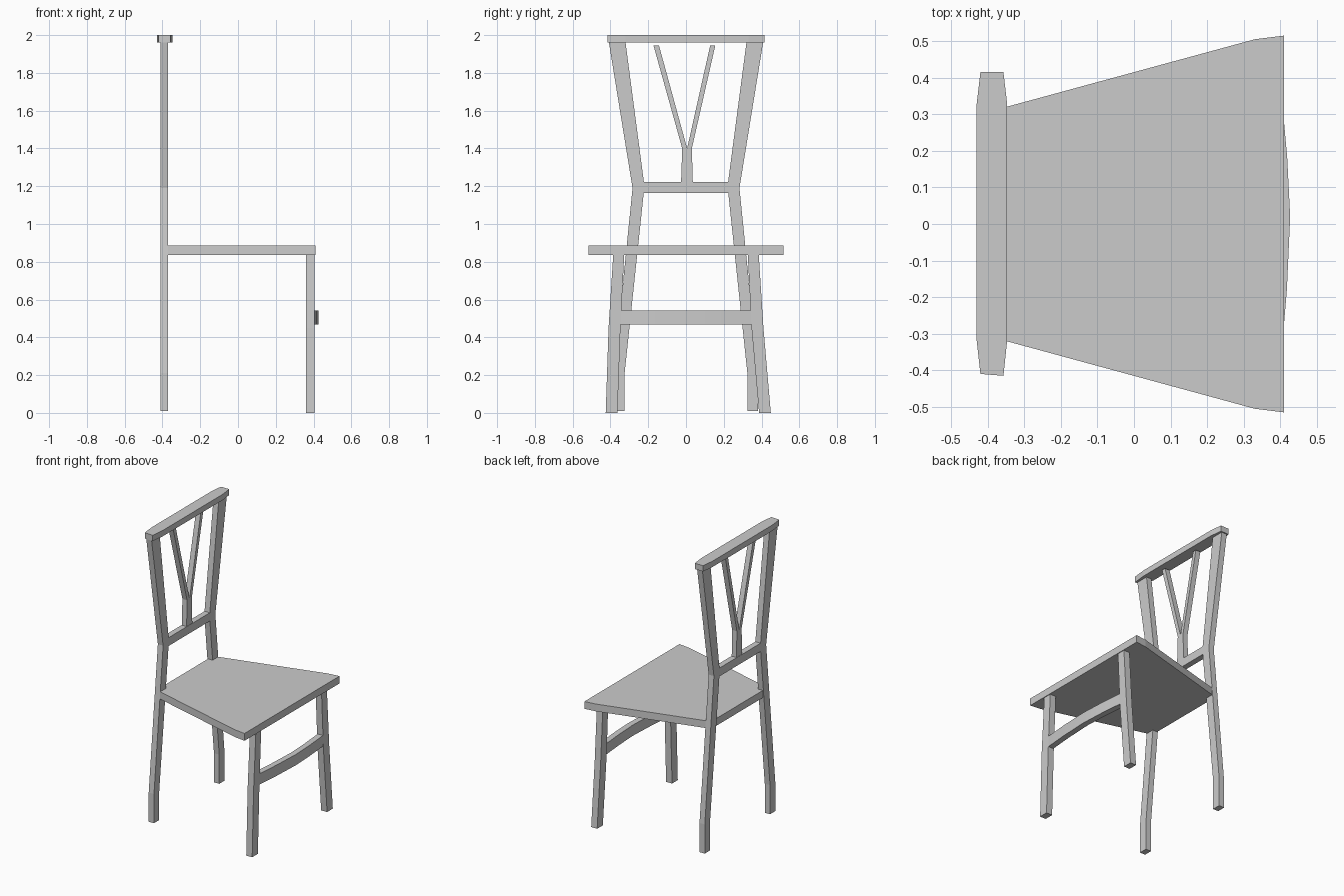
import bpy, bmesh
from mathutils import Vector

if "Cube" in bpy.data.objects:
    bpy.data.objects.remove(bpy.data.objects["Cube"])


def prism(name, points, lo, hi, axis):
    """Extrude a 2D outline: axis 'x' uses (y, z) points, axis 'z' uses (x, y)."""
    place = (lambda p, d: (d, p[0], p[1])) if axis == 'x' else (lambda p, d: (p[0], p[1], d))
    bm = bmesh.new()
    base = bm.faces.new([bm.verts.new(place(p, lo)) for p in points])
    step = Vector((hi - lo, 0, 0)) if axis == 'x' else Vector((0, 0, hi - lo))
    new = bmesh.ops.extrude_face_region(bm, geom=[base], use_keep_orig=True)
    bmesh.ops.translate(bm, vec=step, verts=[v for v in new['geom'] if isinstance(v, bmesh.types.BMVert)])
    bmesh.ops.recalc_face_normals(bm, faces=bm.faces)
    mesh = bpy.data.meshes.new(name)
    bm.to_mesh(mesh)
    bm.free()
    ob = bpy.data.objects.new(name, mesh)
    bpy.context.collection.objects.link(ob)
    return ob


def strip(left, right):
    """Outline from two side edges listed bottom to top."""
    return left + right[::-1]


# Back posts and front legs, one per side
for side, label in ((-1, "left"), (1, "right")):
    inner = [(0.325, 0.01), (0.325, 0.21), (0.22, 1.20), (0.32, 1.96)]
    outer = [(0.382, 0.01), (0.382, 0.21), (0.283, 1.19), (0.408, 1.96)]
    prism("back_post_" + label, [(side * y, z) for y, z in strip(inner, outer)],
          -0.41, -0.37, 'x')
    shift = 0.01 if side > 0 else -0.01
    inner = [(0.375, 0.0), (0.347, 0.45), (0.327, 0.84)]
    outer = [(0.437, 0.0), (0.41, 0.45), (0.385, 0.84)]
    leg = [(side * y + (0.012 if z == 0 else 0), z) for y, z in strip(inner, outer)]
    prism("front_leg_" + label, leg, 0.36, 0.405, 'x')

# Seat, wider at the front
half = [(-0.405, 0.305), (0.33, 0.505), (0.41, 0.515)]
prism("seat", half + [(x, -y) for x, y in half[::-1]], 0.835, 0.885, 'z')

# Top rail with tapered ends
prism("top_rail", [(-0.43, -0.32), (-0.42, -0.41), (-0.357, -0.415), (-0.347, -0.32),
                   (-0.347, 0.33), (-0.357, 0.415), (-0.42, 0.415), (-0.43, 0.33)],
      1.96, 2.0, 'z')

# Lower back rail
prism("back_rail", [(-0.25, 1.165), (0.25, 1.165), (0.23, 1.222), (-0.23, 1.222)],
      -0.41, -0.37, 'x')

# Y-shaped splat
prism("splat", [(-0.026, 1.22), (0.036, 1.22), (0.031, 1.40), (0.155, 1.945), (0.128, 1.945),
                (0.006, 1.40), (-0.143, 1.945), (-0.172, 1.945), (-0.02, 1.40)],
      -0.408, -0.372, 'x')

# Bowed front stretcher
rows = [(-0.36, 0.403), (-0.18, 0.418), (0.02, 0.427), (0.18, 0.419), (0.36, 0.403)]
stretcher = prism("front_stretcher", [(x, y) for y, x in rows] +
                  [(x - 0.04, y) for y, x in rows[::-1]], 0.468, 0.542, 'z')
for poly in stretcher.data.polygons:
    poly.use_smooth = True
bpy.context.view_layer.objects.active = stretcher
stretcher.select_set(True)
bpy.ops.object.shade_smooth_by_angle()
